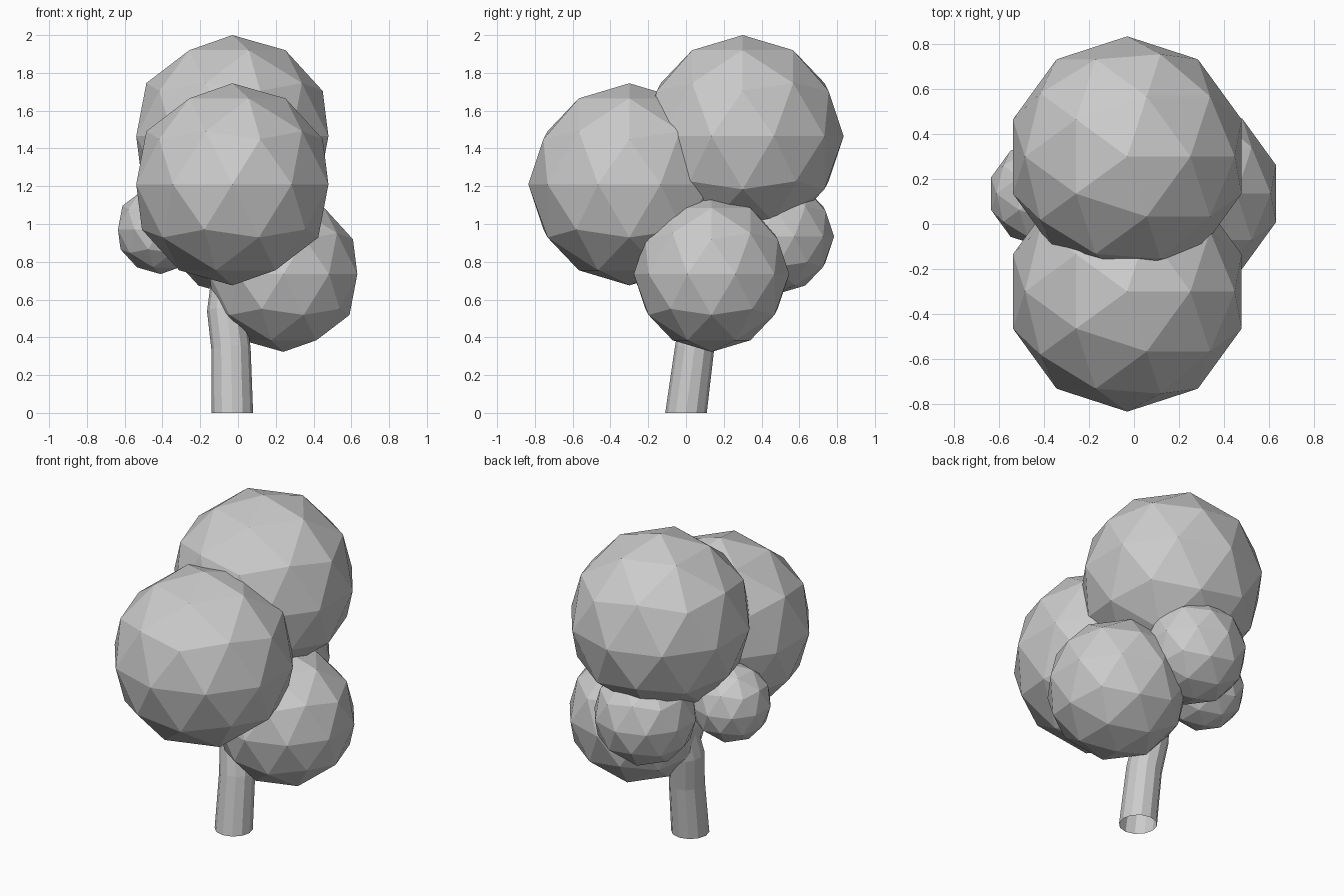
import bpy
import bmesh
import math
from mathutils import Vector

cube = bpy.data.objects.get("Cube")
if cube:
    bpy.data.objects.remove(cube, do_unlink=True)

# Single matte grey
grey = bpy.data.materials.new("plain grey")
grey.use_nodes = True
colour = (0.6, 0.6, 0.6, 1)
grey.diffuse_color = colour
grey.node_tree.nodes["Principled BSDF"].inputs["Base Color"].default_value = colour


def add_object(name, bm):
    mesh = bpy.data.meshes.new(name)
    bm.to_mesh(mesh)
    bm.free()
    mesh.materials.append(grey)
    obj = bpy.data.objects.new(name, mesh)
    bpy.context.collection.objects.link(obj)
    return obj


def leaf_ball(name, centre, radius):
    bm = bmesh.new()
    bmesh.ops.create_icosphere(bm, subdivisions=2, radius=radius)
    bmesh.ops.translate(bm, verts=bm.verts, vec=centre)
    return add_object(name, bm)


def tube(name, stations, sides):
    """Open-ended tube through (x, y, z, radius) stations; the first ring is level."""
    bm = bmesh.new()
    points = [Vector(s[:3]) for s in stations]
    rings = []
    for i, (p, s) in enumerate(zip(points, stations)):
        along = points[min(i + 1, len(points) - 1)] - points[max(i - 1, 0)]
        turn = Vector((0, 0, 1)).rotation_difference(along)
        ring = []
        for k in range(sides):
            a = math.tau * k / sides
            offset = Vector((math.cos(a), math.sin(a), 0)) * s[3]
            if i:
                offset = turn @ offset
            ring.append(bm.verts.new(p + offset))
        rings.append(ring)
    for low, high in zip(rings, rings[1:]):
        for k in range(sides):
            n = (k + 1) % sides
            bm.faces.new((low[k], low[n], high[n], high[k]))
    return add_object(name, bm)


# Foliage clumps
leaf_ball("foliage_top_back", (-0.03, 0.30, 1.465), 0.535)
leaf_ball("foliage_front", (-0.03, -0.30, 1.21), 0.535)
leaf_ball("foliage_low_left", (0.24, 0.135, 0.735), 0.412)
leaf_ball("foliage_low_back", (-0.05, 0.48, 0.933), 0.304)
leaf_ball("foliage_small_right", (-0.41, 0.135, 0.972), 0.237)

# Leaning trunk, open at the base
tube("trunk", [(-0.03, 0, 0, 0.11), (-0.037, 0.045, 0.34, 0.104),
               (-0.062, 0.08, 0.54, 0.102), (-0.045, 0.12, 0.72, 0.095),
               (-0.03, 0.22, 1.1, 0.07)], 12)

# Limbs reaching into the clumps
tube("limb_left", [(-0.03, 0.06, 0.42, 0.07), (0.06, 0.1, 0.6, 0.06),
                   (0.24, 0.13, 0.73, 0.04)], 8)
tube("limb_front", [(-0.04, 0.09, 0.62, 0.07), (-0.03, -0.06, 0.85, 0.06),
                    (-0.03, -0.25, 1.1, 0.04)], 8)
